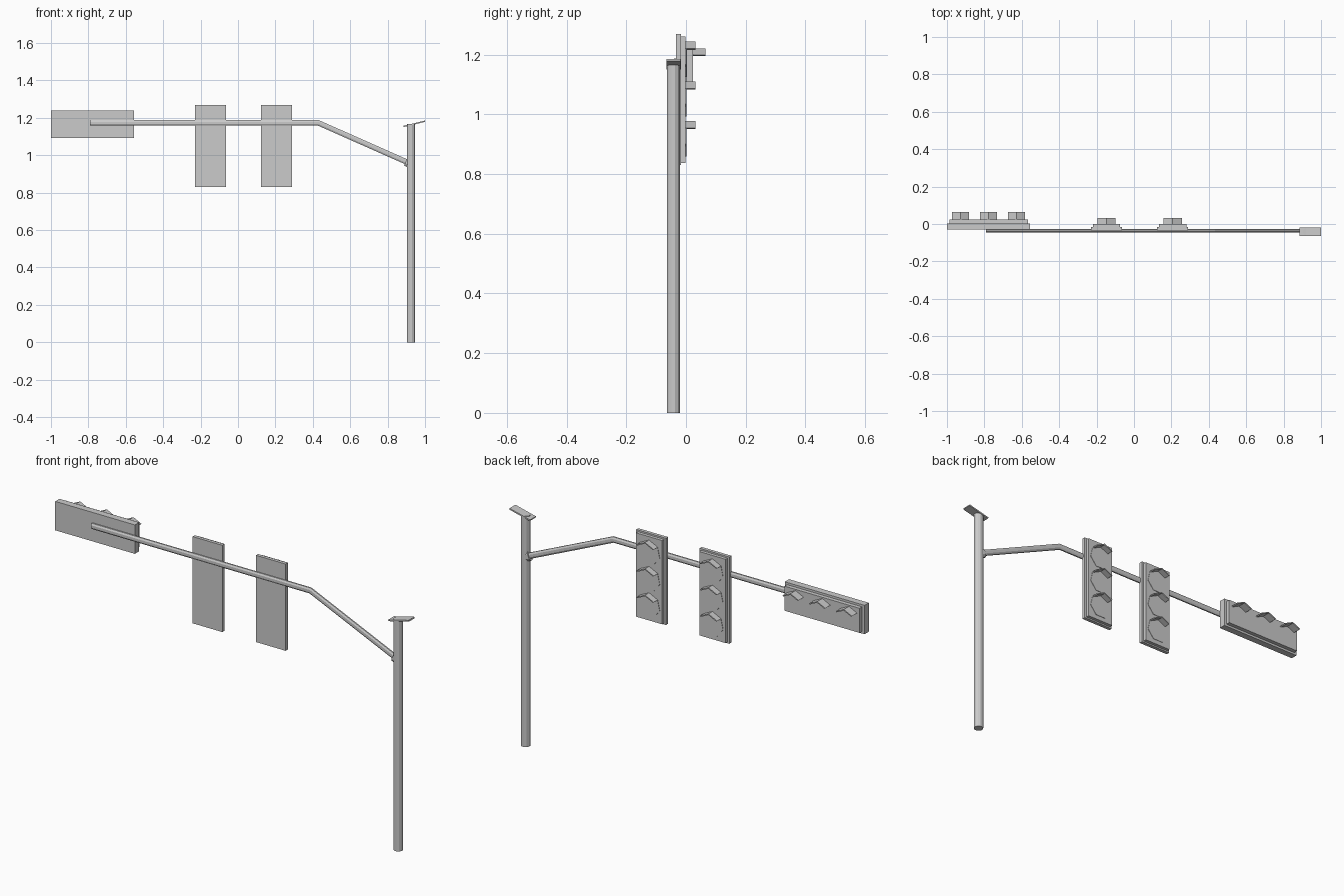
import bpy, bmesh
from math import sin, cos, atan2, pi
from mathutils import Vector

if "Cube" in bpy.data.objects:
    bpy.data.objects.remove(bpy.data.objects["Cube"])


def loft(name, rings):
    """Closed solid through matching rings of points."""
    bm = bmesh.new()
    vs = [[bm.verts.new(p) for p in r] for r in rings]
    n = len(vs[0])
    for a, b in zip(vs, vs[1:]):
        for i in range(n):
            j = (i + 1) % n
            bm.faces.new((a[i], a[j], b[j], b[i]))
    bm.faces.new(vs[0])
    bm.faces.new(vs[-1])
    bmesh.ops.recalc_face_normals(bm, faces=bm.faces)
    me = bpy.data.meshes.new(name)
    bm.to_mesh(me)
    bm.free()
    ob = bpy.data.objects.new(name, me)
    bpy.context.collection.objects.link(ob)
    return ob


def extrude_y(name, pts, y0, y1):
    return loft(name, [[(x, y, z) for x, z in pts] for y in (y0, y1)])


def plate(name, x0, x1, y0, y1, z0, z1):
    return extrude_y(name, [(x0, z0), (x1, z0), (x1, z1), (x0, z1)], y0, y1)


def heptagon(cx, cz, r, ids):
    return [(cx + r * sin(2 * pi * i / 7), cz + r * cos(2 * pi * i / 7)) for i in ids]


def hood(name, cx, cz, r, y0, y1):
    # two top facets of a seven-sided tube
    pts = heptagon(cx, cz, r, (-1, 0, 1)) + heptagon(cx, cz, r - 0.006, (1, 0, -1))
    return extrude_y(name, pts, y0, y1)


def tube(name, path, ry, rn, y, sides):
    """Sweep an oval section along an x-z path with mitred bends."""
    p = [Vector(q) for q in path]
    rings = []
    for i, c in enumerate(p):
        d0 = (c - p[i - 1]).normalized() if i else (p[1] - c).normalized()
        d1 = (p[i + 1] - c).normalized() if i < len(p) - 1 else d0
        t = (d0 + d1).normalized()
        n = Vector((-t.y, t.x)) / t.dot(d0)
        ring = []
        for k in range(sides):
            a = 2 * pi * (k + 0.5) / sides
            q = c + n * rn * cos(a)
            ring.append((q.x, y + ry * sin(a), q.y))
        rings.append(ring)
    return loft(name, rings)


# Pole and tilted cap
PY = -0.042
tube("pole", [(0.925, 0), (0.925, 1.166)], 0.0225, 0.0225, PY, 12)
a = atan2(0.028, 0.115)
u, v = Vector((cos(a), sin(a))) * 0.059, Vector((-sin(a), cos(a))) * 0.0035
c = Vector((0.942, 1.168))
extrude_y("pole_cap", [c - u - v, c + u - v, c + u + v, c - u + v], -0.065, -0.018)

# Bent arm and joint collar
tube("arm", [(-0.79, 1.173), (0.43, 1.173), (0.92, 0.956)], 0.009, 0.0155, -0.036, 8)
tube("arm_collar", [(0.897, 0.966), (0.92, 0.956)], 0.016, 0.025, -0.038, 8)

# Vertical signals
for n, cx in enumerate((-0.147, 0.207)):
    tag = f"signal_{n + 1}"
    plate(tag + "_back", cx - 0.083, cx + 0.083, -0.034, -0.017, 0.83, 1.268)
    plate(tag + "_face", cx - 0.073, cx + 0.073, -0.018, -0.001, 0.837, 1.26)
    for k in range(3):
        cz = 1.181 - 0.133 * k
        extrude_y(f"{tag}_lens_{k + 1}", heptagon(cx, cz, 0.062, range(7)), -0.005, 0.001)
        hood(f"{tag}_hood_{k + 1}", cx, cz, 0.062, -0.005, 0.031)

# Horizontal signal
plate("wide_signal_back", -1.0, -0.555, -0.03, 0.004, 1.092, 1.238)
plate("wide_signal_face", -0.987, -0.568, 0.003, 0.024, 1.103, 1.227)
for k in range(3):
    hood(f"wide_signal_hood_{k + 1}", -0.927 + 0.149 * k, 1.163, 0.058, 0.018, 0.065)
